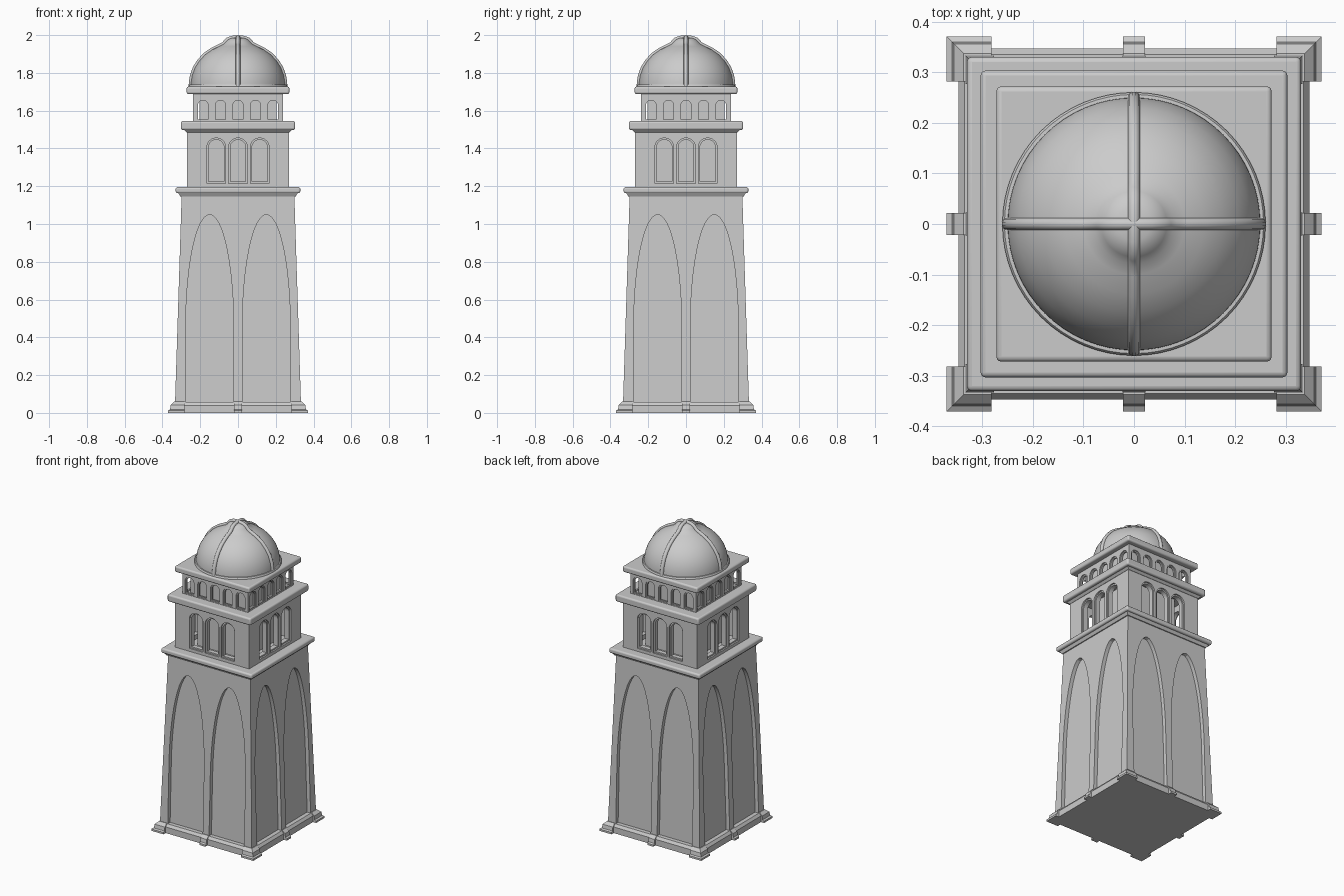
import bpy, bmesh, math
from mathutils import Matrix

if "Cube" in bpy.data.objects:
    bpy.data.objects.remove(bpy.data.objects["Cube"])

stone = bpy.data.materials.new("grey_stone")
stone.use_nodes = True
GREY = (0.6, 0.6, 0.6, 1)
stone.diffuse_color = GREY
stone.node_tree.nodes["Principled BSDF"].inputs["Base Color"].default_value = GREY


def activate(ob):
    bpy.ops.object.select_all(action='DESELECT')
    ob.select_set(True)
    bpy.context.view_layer.objects.active = ob


def finish(name, bm, smooth=False, bevel=0):
    bmesh.ops.recalc_face_normals(bm, faces=bm.faces)
    me = bpy.data.meshes.new(name)
    bm.to_mesh(me)
    bm.free()
    me.materials.append(stone)
    ob = bpy.data.objects.new(name, me)
    bpy.context.collection.objects.link(ob)
    if bevel:
        mod = ob.modifiers.new("rounded_edges", 'BEVEL')
        mod.width, mod.segments = bevel, 3
    if smooth or bevel:
        activate(ob)
        bpy.ops.object.shade_smooth_by_angle(angle=math.radians(40))
    return ob


def loft(bm, loops):
    """Closed skin through point loops of equal length."""
    rings = [[bm.verts.new(p) for p in loop] for loop in loops]
    n = len(rings[0])
    for a, b in zip(rings, rings[1:]):
        for i in range(n):
            j = (i + 1) % n
            bm.faces.new((a[i], a[j], b[j], b[i]))
    bm.faces.new(rings[0])
    bm.faces.new(rings[-1])


def rect(x0, x1, y0, y1, z):
    return [(x0, y0, z), (x1, y0, z), (x1, y1, z), (x0, y1, z)]


def square(h, z):
    return rect(-h, h, -h, h, z)


def slab(name, levels, bevel=0):
    bm = bmesh.new()
    loft(bm, [square(h, z) for h, z in levels])
    return finish(name, bm, bevel=bevel)


def four_sides(bm):
    """Repeat the geometry around the vertical axis."""
    src = bm.verts[:] + bm.edges[:] + bm.faces[:]
    for k in range(1, 4):
        dup = bmesh.ops.duplicate(bm, geom=src)["geom"]
        bmesh.ops.rotate(bm, cent=(0, 0, 0), matrix=Matrix.Rotation(k * math.pi / 2, 3, 'Z'),
                         verts=[v for v in dup if isinstance(v, bmesh.types.BMVert)])


def arch_cutter(name, centres, half, z0, spring, top, depth):
    """Arched prisms on every side, reaching in to depth(z) from the axis."""
    outline = [(-half, z0), (half, z0)]
    steps = 24
    for i in range(steps + 1):
        a = math.pi * i / steps
        outline.append((half * math.cos(a), spring + (top - spring) * math.sin(a)))
    bm = bmesh.new()
    for c in centres:
        loft(bm, [[(c + x, -0.5, z) for x, z in outline],
                  [(c + x, -depth(z), z) for x, z in outline]])
    four_sides(bm)
    return finish(name, bm)


def cut(ob, cutter):
    mod = ob.modifiers.new("cut", 'BOOLEAN')
    mod.operation, mod.solver, mod.object = 'DIFFERENCE', 'EXACT', cutter
    activate(ob)
    bpy.ops.object.modifier_apply(modifier=mod.name)
    bpy.data.objects.remove(cutter)


# Tapered shaft with two tall arched recesses per side
LOW, HIGH, SHAFT_TOP = 0.335, 0.298, 1.16
shaft = slab("shaft", [(LOW, 0), (HIGH, SHAFT_TOP)])
cut(shaft, arch_cutter("recess_cutter", (-0.15, 0.15), 0.127, 0.03, 0.45, 1.05,
                       lambda z: LOW + (HIGH - LOW) * z / SHAFT_TOP - 0.025))
activate(shaft)
bpy.ops.object.shade_smooth_by_angle(angle=math.radians(20))

# Plinth and the feet under its piers
slab("plinth", [(0.347, 0), (0.347, 0.04), (0.335, 0.057)])
FOOT = [(0.0, 0.37), (0.012, 0.37), (0.018, 0.36), (0.042, 0.356), (0.06, 0.337)]
bm = bmesh.new()
loft(bm, [rect(0.282, out, -out, -0.282, z) for z, out in FOOT])
four_sides(bm)
finish("corner_feet", bm)
bm = bmesh.new()
loft(bm, [rect(-0.022, 0.022, -out, -0.29, z) for z, out in FOOT])
four_sides(bm)
finish("middle_feet", bm)

# Cornices
slab("lower_cornice_moulding", [(0.305, 1.145), (0.32, 1.17)])
slab("lower_cornice", [(0.33, 1.163), (0.33, 1.195)], 0.01)
slab("middle_cornice_moulding", [(0.272, 1.485), (0.292, 1.505)])
slab("middle_cornice", [(0.303, 1.498), (0.303, 1.545)], 0.01)
slab("upper_cornice", [(0.272, 1.688), (0.272, 1.727)], 0.01)


def arcade(name, wall, inner, core, z0, z1, centres, half, sill, spring, rim, lip):
    """Hollow storey with framed arched openings around a solid core."""
    ob = slab(name, [(wall, z0), (wall, z1)])
    cut(ob, slab("hollow_cutter", [(inner, z0 - 0.1), (inner, z1 + 0.1)]))
    cut(ob, arch_cutter("frame_cutter", centres, half, sill, spring, spring + half,
                        lambda z: wall - lip))
    h = half - rim
    cut(ob, arch_cutter("opening_cutter", centres, h, sill + rim, spring, spring + h,
                        lambda z: inner - 0.002))
    activate(ob)
    bpy.ops.object.shade_smooth_by_angle(angle=math.radians(20))
    slab(name + "_core", [(core, z0), (core, z1)])


arcade("belfry", 0.27, 0.23, 0.172, 1.19, 1.5,
       [0.115 * i for i in (-1, 0, 1)], 0.05, 1.215, 1.405, 0.009, 0.01)
arcade("gallery", 0.238, 0.221, 0.203, 1.54, 1.695,
       [0.0925 * i for i in range(-2, 3)], 0.034, 1.547, 1.628, 0.007, 0.006)

# Dome, its base ring and crossing ribs
PROFILE = [(0.25, 1.72), (0.249, 1.75), (0.243, 1.785), (0.229, 1.825), (0.206, 1.862),
           (0.175, 1.896), (0.138, 1.922), (0.1, 1.941), (0.078, 1.951), (0.065, 1.965),
           (0.053, 1.977), (0.033, 1.985), (0, 1.988)]


def turned(name, profile):
    bm = bmesh.new()
    vs = [bm.verts.new((r, 0, z)) for r, z in profile]
    es = [bm.edges.new(p) for p in zip(vs, vs[1:])]
    bmesh.ops.spin(bm, geom=vs + es, cent=(0, 0, 0), axis=(0, 0, 1),
                   angle=2 * math.pi, steps=64)
    bmesh.ops.remove_doubles(bm, verts=bm.verts, dist=0.0001)
    return finish(name, bm, smooth=True)


turned("dome", PROFILE)
turned("dome_base_ring", [(0.26, 1.72), (0.26, 1.733), (0.256, 1.738), (0.24, 1.739)])

path = [(-r, z) for r, z in PROFILE[:-1]] + [(r, z) for r, z in reversed(PROFILE)]
for name, turn in (("side_rib", 0), ("front_rib", math.pi / 2)):
    cu = bpy.data.curves.new(name, 'CURVE')
    cu.dimensions, cu.bevel_depth, cu.bevel_resolution = '3D', 0.012, 3
    cu.use_fill_caps = True
    sp = cu.splines.new('POLY')
    sp.points.add(len(path) - 1)
    for p, (r, z) in zip(sp.points, path):
        p.co = (r * math.cos(turn), r * math.sin(turn), z, 1)
    cu.materials.append(stone)
    rib = bpy.data.objects.new(name, cu)
    bpy.context.collection.objects.link(rib)
    activate(rib)
    bpy.ops.object.convert(target='MESH')
    bpy.ops.object.shade_smooth_by_angle(angle=math.radians(50))
